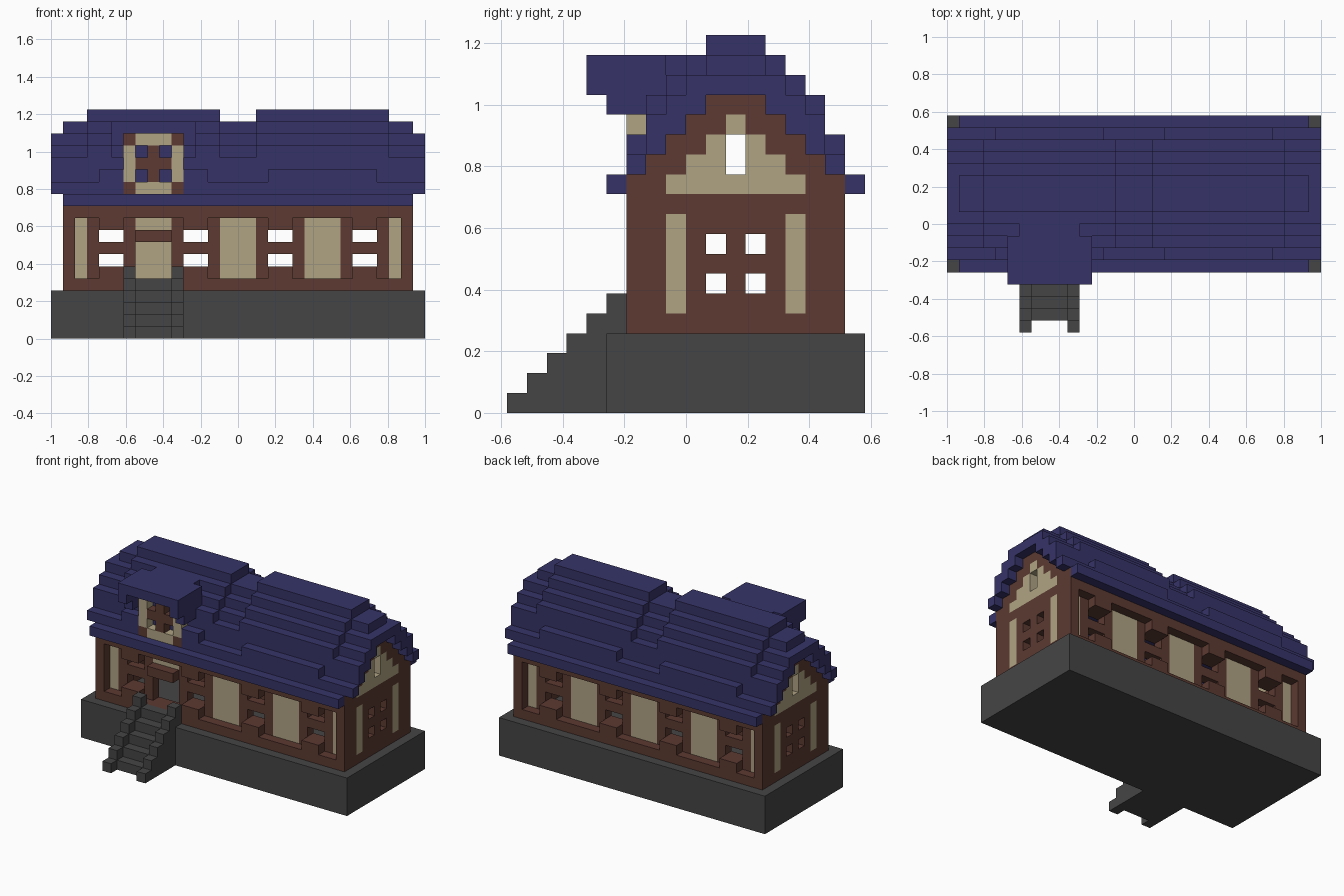
import bpy, bmesh

U = 2 / 31          # one block
MID = 2.5           # house centre line in y, in blocks

cube = bpy.data.objects.get("Cube")
if cube:
    bpy.data.objects.remove(cube, do_unlink=True)


def material(name, rgb):
    m = bpy.data.materials.new(name)
    m.use_nodes = True
    m.diffuse_color = (*rgb, 1)
    m.node_tree.nodes["Principled BSDF"].inputs["Base Color"].default_value = (*rgb, 1)
    return m


STONE = material("dark stone", (0.06, 0.06, 0.06))
BROWN = material("brown timber", (0.107, 0.042, 0.031))
TAN = material("tan plaster", (0.434, 0.371, 0.231))
BLUE = material("blue roof", (0.037, 0.034, 0.138))


class Part:
    """A part made of boxes, measured in blocks."""

    def __init__(self, name, mat):
        self.name, self.mat, self.bm = name, mat, bmesh.new()

    def box(self, x0, x1, y0, y1, z0, z1):
        verts = bmesh.ops.create_cube(self.bm, size=1)["verts"]
        for v in verts:
            v.co.x = U * (x0 if v.co.x < 0 else x1)
            v.co.y = U * (y0 if v.co.y < 0 else y1)
            v.co.z = U * (z0 if v.co.z < 0 else z1)

    def mirror_y(self, x0, x1, y0, y1, z0, z1):
        self.box(x0, x1, y0, y1, z0, z1)
        self.box(x0, x1, 2 * MID - y1, 2 * MID - y0, z0, z1)

    def mirror_x(self, x0, x1, y0, y1, z0, z1):
        self.box(x0, x1, y0, y1, z0, z1)
        self.box(-x1, -x0, y0, y1, z0, z1)

    def mirror_both(self, x0, x1, y0, y1, z0, z1):
        self.mirror_y(x0, x1, y0, y1, z0, z1)
        self.mirror_y(-x1, -x0, y0, y1, z0, z1)

    def done(self):
        mesh = bpy.data.meshes.new(self.name)
        self.bm.to_mesh(mesh)
        self.bm.free()
        mesh.materials.append(self.mat)
        bpy.context.collection.objects.link(bpy.data.objects.new(self.name, mesh))


# Stone foundation
base = Part("foundation", STONE)
base.box(-15.5, 15.5, -4, 9, 0, 4)
base.done()

# Front stairs, with side rails one step higher than the treads
stairs = Part("front_stairs", STONE)
for k in range(6):
    back = -4 if k < 4 else -3
    for x in (-9.5, -5.5):
        stairs.box(x, x + 1, k - 9, back, k, k + 1)
    if k < 5:
        stairs.box(-8.5, -5.5, k - 8, back, k, k + 1)
stairs.done()

# Long walls: outer bands, recessed window bays and jutting sills
frame = Part("long_wall_frames", BROWN)
frame.mirror_y(-13.5, 13.5, -3, -1, 4, 5)
frame.mirror_y(-13.5, 13.5, -3, -1, 10, 12)
for c in (-10.5, -3.5, 3.5, 10.5):
    for x in (c - 2, c + 1):
        frame.mirror_y(x, x + 1, -2, -1, 5, 10)
    for z in (5, 7, 9):
        frame.mirror_y(c - 1, c + 1, -2, -1, z, z + 1)
    for z in (5, 9):
        frame.mirror_y(c - 1, c + 1, -3, -2, z, z + 1)
frame.box(-8.5, -5.5, -3, -1, 8, 9)      # door lintel
frame.done()

# Plaster panels between the windows, leaving the doorway open
panels = Part("long_wall_panels", TAN)
for c in (0, 7):
    panels.mirror_y(c - 1.5, c + 1.5, -2, -1, 5, 10)
panels.box(-8.5, -5.5, 6, 7, 5, 10)
panels.box(-8.5, -5.5, -2, -1, 9, 10)
panels.mirror_both(12.5, 13.5, -2, -1, 5, 10)
panels.done()

# Gable walls: (y0, y1, z0, z1), mirrored about the ridge
G = (13.5, 14.5)
gable = Part("gable_walls", BROWN)
for span in [(-3, -1, 5, 10), (0, 1, 5, 10), (-3, -1, 11, 12),
             (-2, 0, 12, 13), (-1, 1, 13, 14), (0, 2, 14, 15)]:
    gable.mirror_both(*G, *span)
for span in [(-3, 8, 4, 5), (-3, 8, 10, 11), (2, 3, 5, 10), (1, 4, 15, 16)]:
    gable.mirror_x(*G, *span)
for z in (5, 7, 9):
    gable.mirror_both(*G, 1, 2, z, z + 1)
gable.done()

plaster = Part("gable_panels", TAN)
for span in [(-1, 0, 5, 10), (0, 2, 12, 13), (1, 2, 13, 14)]:
    plaster.mirror_both(*G, *span)
for span in [(-1, 6, 11, 12), (2, 3, 14, 15)]:
    plaster.mirror_x(*G, *span)
plaster.done()

# Main roof: stepped rows, each with a raised stretch on either side of the middle
roof = Part("main_roof", BLUE)
roof.mirror_y(-14.5, 14.5, -4, -3, 11, 12)
roof.box(-15.5, -9.5, -3, -2, 12, 13)     # front row, open at the dormer
roof.box(-4.5, 15.5, -3, -2, 12, 13)
roof.box(-15.5, 15.5, 7, 8, 12, 13)
roof.mirror_x(2.5, 11.5, 7, 8, 13, 14)
for x0, x1 in ((-11.5, -9.5), (-4.5, -2.5), (2.5, 11.5)):
    roof.box(x0, x1, -3, -2, 13, 14)
for row in range(3):
    y, z = row - 2, row + 13
    roof.mirror_y(-15.5, 15.5, y, y + 1, z, z + 2)
    roof.mirror_both(1.5, 12.5, y, y + 1, z + 2, z + 3)
roof.box(-15.5, 15.5, 1, 4, 16, 17)
roof.box(-14.5, 14.5, 1, 4, 17, 18)
roof.mirror_x(1.5, 12.5, 1, 4, 18, 19)
roof.done()

# Dormer roof with dropped side eaves
cap = Part("dormer_roof", BLUE)
cap.box(-9.5, -4.5, -5, 0, 17, 18)
for x in (-10.5, -4.5):
    cap.box(x, x + 1, -5, -1, 16, 18)
    cap.box(x, x + 1, -4, -2, 15, 16)
cap.done()

# Dormer front: timber corners and cross, plaster border, four openings
timber = Part("dormer_timber", BROWN)
border = Part("dormer_plaster", TAN)
for i in range(5):
    for k in range(5):
        rim_x, rim_z = i in (0, 4), k in (0, 4)
        cell = (i - 9.5, i - 8.5, -3, -2, k + 12, k + 13)
        if rim_x and rim_z or not (rim_x or rim_z) and 2 in (i, k):
            timber.box(*cell)
        elif rim_x or rim_z:
            border.box(*cell)
timber.done()
border.done()
